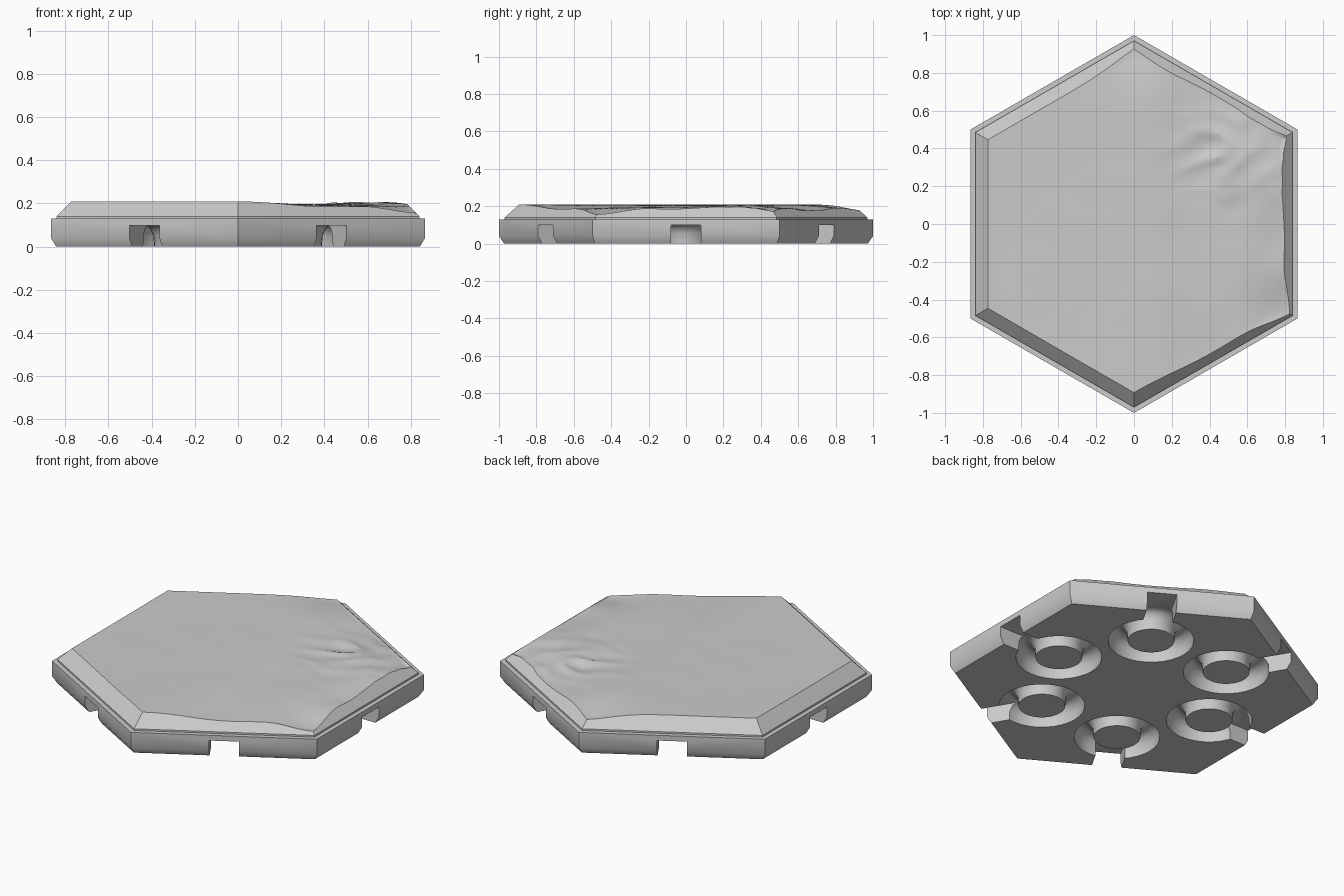
import bpy, bmesh, math
from mathutils import Vector, Matrix, noise

if "Cube" in bpy.data.objects:
    bpy.data.objects.remove(bpy.data.objects["Cube"])

stone = bpy.data.materials.new("stone_grey")
stone.use_nodes = True
GREY = (0.6, 0.6, 0.6, 1)
stone.diffuse_color = GREY
stone.node_tree.nodes["Principled BSDF"].inputs["Base Color"].default_value = GREY


def make_object(name, bm):
    bmesh.ops.recalc_face_normals(bm, faces=bm.faces)
    mesh = bpy.data.meshes.new(name)
    bm.to_mesh(mesh)
    bm.free()
    mesh.materials.append(stone)
    obj = bpy.data.objects.new(name, mesh)
    bpy.context.collection.objects.link(obj)
    return obj


def activate(obj):
    bpy.ops.object.select_all(action='DESELECT')
    obj.select_set(True)
    bpy.context.view_layer.objects.active = obj


def smooth(obj, degrees):
    activate(obj)
    bpy.ops.object.shade_smooth_by_angle(angle=math.radians(degrees))


def cut(obj, cutter):
    cutter.hide_render = True
    mod = obj.modifiers.new("cut", 'BOOLEAN')
    mod.operation = 'DIFFERENCE'
    mod.solver = 'EXACT'
    mod.object = cutter
    activate(obj)
    bpy.ops.object.modifier_apply(modifier=mod.name)
    bpy.data.objects.remove(cutter)


def hex_outline(steps):
    """Points round a unit hexagon with corners on the y axis."""
    corners = [Vector((math.cos(a), math.sin(a), 0))
               for a in (math.radians(90 + 60 * k) for k in range(6))]
    return [corners[k].lerp(corners[(k + 1) % 6], s / steps)
            for k in range(6) for s in range(steps)]


def bridge(bm, a, b):
    for i in range(len(a)):
        j = (i + 1) % len(a)
        bm.faces.new((a[i], a[j], b[j], b[i]))


# Base slab with a tapered lower edge
bm = bmesh.new()
rings = [[bm.verts.new(p * r + Vector((0, 0, z))) for p in hex_outline(1)]
         for r, z in ((0.972, 0), (1, 0.04), (1, 0.13))]
for lower, upper in zip(rings, rings[1:]):
    bridge(bm, lower, upper)
bm.faces.new(rings[0])
bm.faces.new(rings[-1])
base = make_object("base", bm)

# Six round-bottomed clip grooves, each leaving a central post
SOCKET_RADIUS = 0.525
DEPTH = 0.1
groove_profile = ((0.125, -0.05), (0.125, 0), (0.13, 0.055), (0.145, 0.085),
                  (0.168, DEPTH), (0.188, DEPTH), (0.212, 0.085),
                  (0.228, 0.05), (0.23, 0), (0.23, -0.05))
SEGMENTS = 32
bm = bmesh.new()
for k in range(6):
    a = math.radians(60 * k)
    centre = Vector((math.cos(a), math.sin(a), 0)) * SOCKET_RADIUS
    loops = []
    for r, z in groove_profile:
        loops.append([bm.verts.new(centre + Vector((r * math.cos(t), r * math.sin(t), z)))
                      for t in (math.tau * i / SEGMENTS for i in range(SEGMENTS))])
    for i, loop in enumerate(loops):
        bridge(bm, loop, loops[(i + 1) % len(loops)])
cut(base, make_object("groove_cutter", bm))

# Notches from each groove out through the side
bm = bmesh.new()
for k in range(6):
    matrix = (Matrix.Rotation(math.radians(60 * k), 4, 'Z')
              @ Matrix.Translation((0.855, 0, 0.024))
              @ Matrix.Diagonal((0.3, 0.16, 0.15, 1)))
    bmesh.ops.create_cube(bm, size=1, matrix=matrix)
cut(base, make_object("notch_cutter", bm))
smooth(base, 40)

# Worn areas of the top: x, y, radius, depth
DIPS = ((0.86, -0.46, 0.2, 0.042), (0.84, 0.5, 0.14, 0.035),
        (0, 0.97, 0.2, 0.034), (0.5, 0.72, 0.24, 0.026),
        (0.84, 0, 0.16, 0.008), (0.45, -0.7, 0.2, 0.01))
FLOOR, TOP = 0.14, 0.21


def height(x, y):
    # left side near full height, right side worn lower
    step = min(max((x - 0.02) / 0.32, 0), 1)
    h = TOP - 0.001 - 0.014 * step * step * (3 - 2 * step)
    for cx, cy, r, d in DIPS:
        h -= d * math.exp(-((x - cx) ** 2 + (y - cy) ** 2) / (r * r))
    # gentle hollows that fade towards the rim
    inner = max(0, 1 - (x * x + y * y) / 0.7)
    swell = noise.noise(Vector((x * 2.2, y * 2.2, 5)))
    ripple = noise.noise(Vector((x * 5, y * 6, 2)))
    h += inner * (0.006 * swell + 0.002 * ripple - 0.003)
    # broken rock at the back left
    rough = math.exp(-((x - 0.56) ** 2 + (y - 0.38) ** 2) / 0.07)
    chip = abs(noise.noise(Vector((x * 4, y * 7, 3))))
    fine = noise.noise(Vector((x * 12, y * 15, 7)))
    h += rough * (0.017 - 0.045 * chip + 0.004 * fine)
    # uneven edge along the left side
    h += 0.03 * max(0, x - 0.45) * noise.noise(Vector((x * 5, y * 6, 1)))
    return min(max(h, FLOOR + 0.006), TOP + 0.001)


# Upper slab: stone surface trimmed by a sloping rim
bm = bmesh.new()
STEPS, RINGS = 24, 44
outline = hex_outline(STEPS)
edge = []
for p in outline:
    z = height(p.x * 0.9, p.y * 0.9)
    r = 0.97 - (z - FLOOR) * 1.12
    edge.append((p * r, z))
centre = bm.verts.new((0, 0, height(0, 0)))
previous = None
for ring in range(1, RINGS + 1):
    f = ring / RINGS
    loop = []
    for q, z_edge in edge:
        x, y = q.x * f, q.y * f
        z = z_edge if ring == RINGS else height(x, y)
        loop.append(bm.verts.new((x, y, z)))
    if previous:
        bridge(bm, previous, loop)
    else:
        for i in range(len(loop)):
            bm.faces.new((centre, loop[i], loop[(i + 1) % len(loop)]))
    previous = loop
for z in (FLOOR, 0.125):
    loop = [bm.verts.new((p.x * 0.97, p.y * 0.97, z)) for p in outline]
    bridge(bm, previous, loop)
    previous = loop
bm.faces.new(previous)
smooth(make_object("stone_top", bm), 28)
